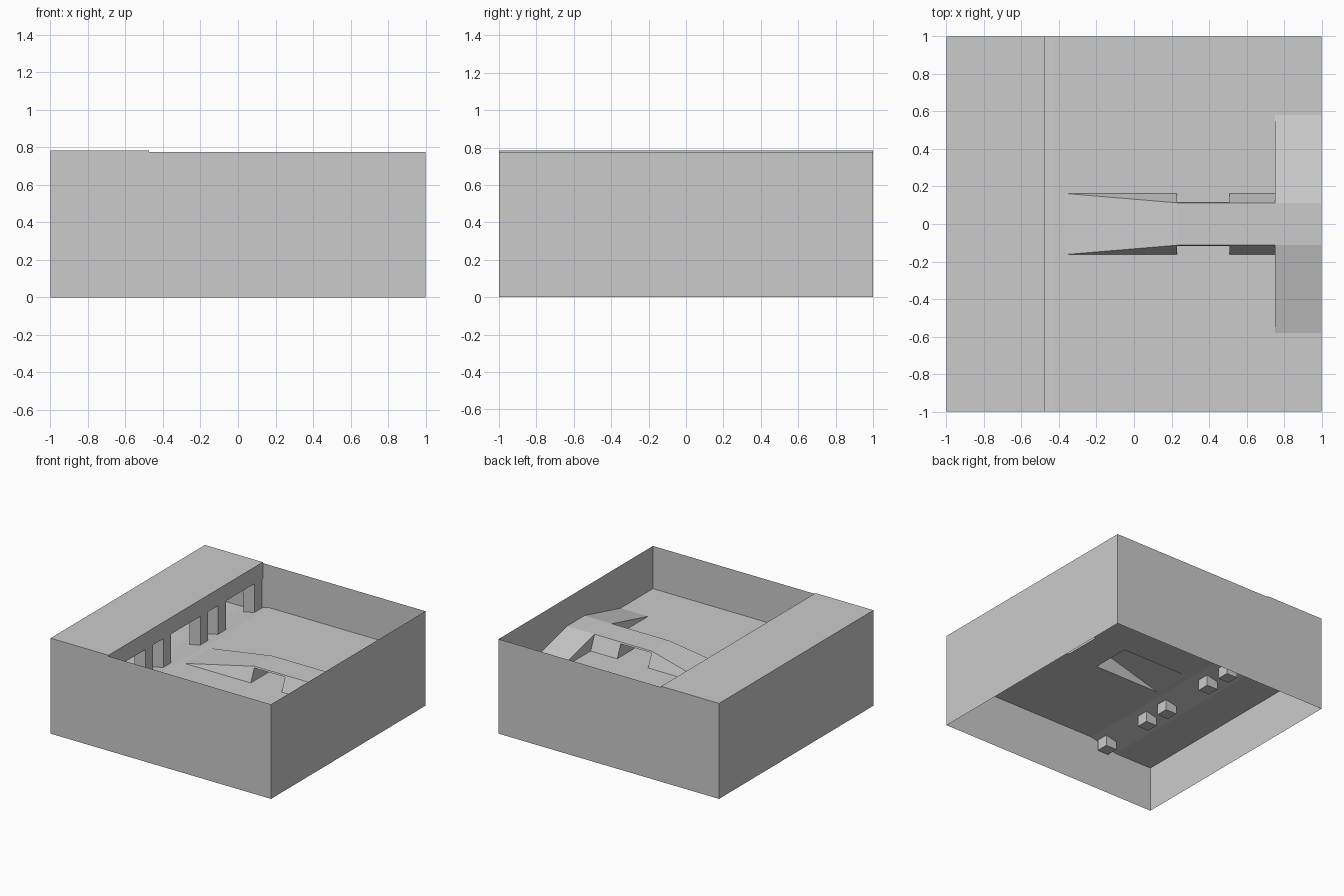
import bpy

if "Cube" in bpy.data.objects:
    bpy.data.objects.remove(bpy.data.objects["Cube"])

FLOOR, DECK = 0.425, 0.543      # main floor and bridge deck heights
RIM, ROOF = 0.775, 0.783        # wall top and gallery roof heights
TOE, TOP = 0.163, 0.113         # half widths of the ramp at floor and deck
LEDGE = -0.475                  # open edge of the gallery


def make(name, verts, faces):
    me = bpy.data.meshes.new(name)
    me.from_pydata(verts, [], faces)
    me.validate()
    ob = bpy.data.objects.new(name, me)
    bpy.context.collection.objects.link(ob)
    return ob


def box(name, x0, x1, y0, y1, z0, z1):
    v = [(x, y, z) for x in (x0, x1) for y in (y0, y1) for z in (z0, z1)]
    f = [(0, 1, 3, 2), (4, 6, 7, 5), (0, 4, 5, 1),
         (2, 3, 7, 6), (0, 2, 6, 4), (1, 5, 7, 3)]
    return make(name, v, f)


# Outer walls: thin sheets, stepped at the gallery edge
outline = [(-1, 0), (1, 0), (1, RIM), (LEDGE, RIM), (LEDGE, ROOF), (-1, ROOF)]
make("front_wall", [(x, -1, z) for x, z in outline], [range(6)])
make("back_wall", [(x, 1, z) for x, z in outline], [range(5, -1, -1)])
make("right_wall", [(1, -1, 0), (1, 1, 0), (1, 1, RIM), (1, -1, RIM)], [range(4)])
make("left_wall", [(-1, 1, 0), (-1, -1, 0), (-1, -1, ROOF), (-1, 1, ROOF)], [range(4)])

# Floor sheet: dips under the gallery, open beneath the hollow ramps
profile = [(-1, .37), (-.66, .37), (-.42, FLOOR), (-.37, FLOOR),
           (.23, FLOOR), (.51, FLOOR), (.75, FLOOR), (1, FLOOR)]
ys = [-1, -.58, -TOE, TOE, .58, 1]
holes = {(3, 2), (5, 2), (6, 1), (6, 2), (6, 3)}
n = len(ys)
make("floor", [(x, y, z) for x, z in profile for y in ys],
     [(i * n + j, (i + 1) * n + j, (i + 1) * n + j + 1, i * n + j + 1)
      for i in range(len(profile) - 1) for j in range(n - 1)
      if (i, j) not in holes])

# Gallery roof slab and its columns
slab = [(-1, ROOF), (LEDGE, ROOF), (LEDGE, .647), (-1, .647)]
make("gallery_roof", [(x, y, z) for x, z in slab for y in (-1, 1)],
     [(i * 2, i * 2 + 2, i * 2 + 3, i * 2 + 1) for i in range(3)])
for i, yc in enumerate((.94, .47, .24)):
    for side, s in (("back", 1), ("front", -1)):
        box(f"column_{side}_{i + 1}", LEDGE - .1, LEDGE,
            s * yc - .05, s * yc + .05, .325, .647)


def section(x, top, z):
    return [(x, -TOE, FLOOR), (x, -top, z), (x, top, z), (x, TOE, FLOOR)]


# Long ramp with sloping sides, closed at the underpass
make("long_ramp", [(-.37, -TOE, FLOOR), (-.37, TOE, FLOOR)] + section(.23, TOP, DECK),
     [(0, 3, 4, 1), (0, 2, 3), (1, 4, 5), (2, 5, 4, 3)])

# Thin bridge deck over the underpass
make("bridge_deck",
     [(x, y, z) for x in (.23, .51) for y, z in
      ((-TOP - .005, DECK - .012), (-TOP, DECK), (TOP, DECK), (TOP + .005, DECK - .012))],
     [(i, i + 4, (i + 1) % 4 + 4, (i + 1) % 4) for i in range(4)])

# Abutment between the underpass and the cross ramp
make("bridge_abutment", section(.51, TOP, DECK) + section(.75, TOP, DECK),
     [(i, i + 4, i + 5, i + 1) for i in range(3)] + [(0, 1, 2, 3)])

# Cross ramp along the right wall with triangular side faces
side = [(-.58, FLOOR), (-TOP, DECK), (TOP, DECK), (.58, FLOOR)]
make("cross_ramp",
     [(x, y, z) for x in (.75, 1) for y, z in side] + [(.75, -TOE, FLOOR), (.75, TOE, FLOOR)],
     [(i, i + 4, i + 5, i + 1) for i in range(3)] + [(0, 1, 8), (2, 3, 9)])
